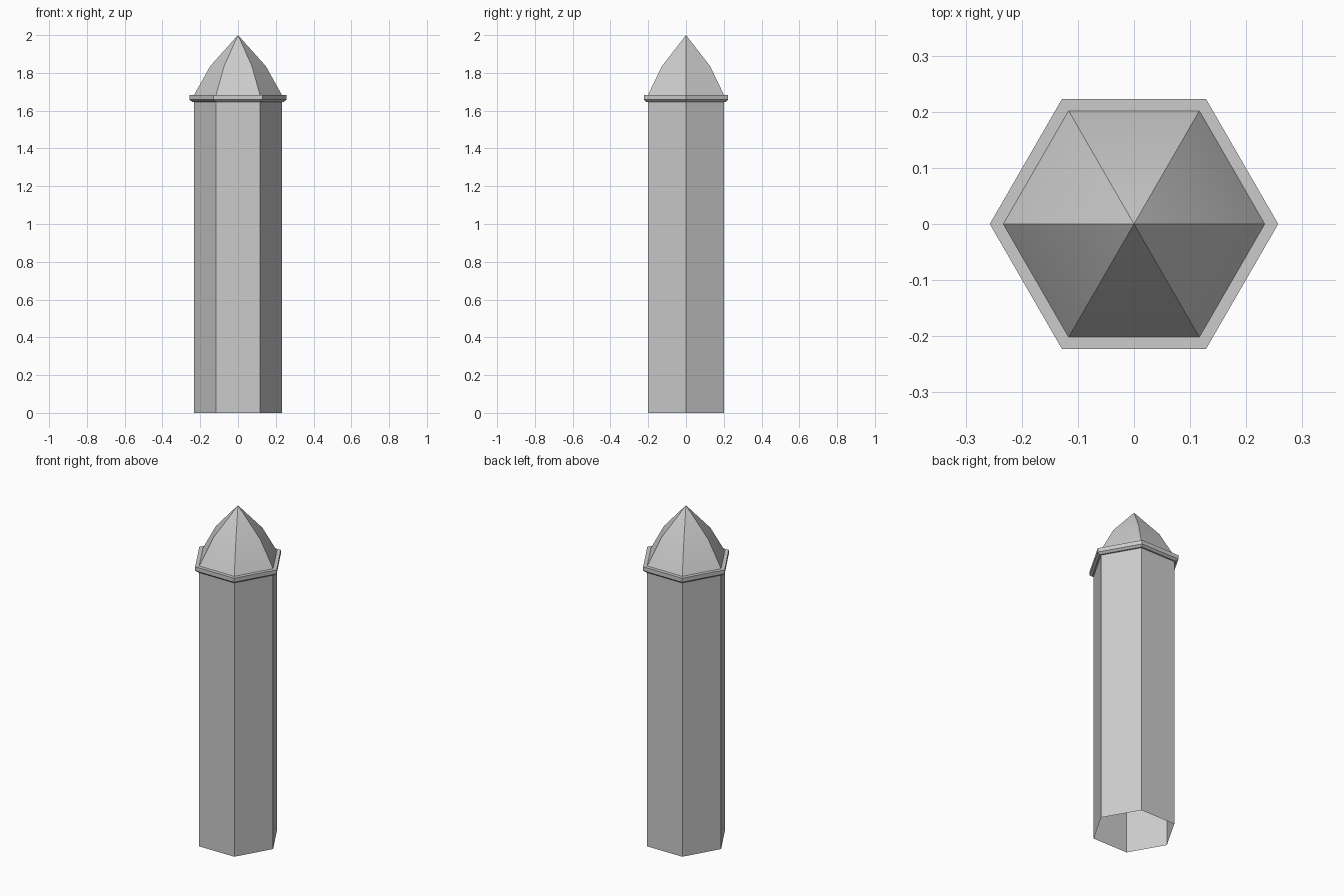
import bpy, bmesh, math

cube = bpy.data.objects.get("Cube")
if cube:
    bpy.data.objects.remove(cube, do_unlink=True)

stone = bpy.data.materials.new("light grey stone")
stone.use_nodes = True
colour = (0.6, 0.6, 0.6, 1)
stone.diffuse_color = colour
stone.node_tree.nodes["Principled BSDF"].inputs["Base Color"].default_value = colour

SIDES = 6


def hex_shell(name, profile):
    """Sweep a (radius, height) profile around z with six sides; radius 0 is a tip."""
    bm = bmesh.new()
    rings = []
    for radius, z in profile:
        count = SIDES if radius else 1
        rings.append([bm.verts.new((radius * math.cos(math.tau * i / SIDES),
                                    radius * math.sin(math.tau * i / SIDES), z))
                      for i in range(count)])
    for low, high in zip(rings, rings[1:]):
        for i in range(SIDES):
            j = (i + 1) % SIDES
            if len(high) == 1:
                bm.faces.new((low[i], low[j], high[0]))
            else:
                bm.faces.new((low[i], low[j], high[j], high[i]))
    mesh = bpy.data.meshes.new(name)
    bm.to_mesh(mesh)
    bm.free()
    mesh.materials.append(stone)
    obj = bpy.data.objects.new(name, mesh)
    bpy.context.collection.objects.link(obj)
    bpy.ops.object.select_all(action="DESELECT")
    obj.select_set(True)
    bpy.context.view_layer.objects.active = obj
    bpy.ops.object.shade_smooth_by_angle(angle=math.radians(25))
    return obj


# Hollow shaft, open at the bottom
hex_shell("tower_shaft", [(0.233, 0), (0.233, 1.647)])

# Overhanging collar with a sloped underside
hex_shell("collar", [(0.233, 1.647), (0.243, 1.647), (0.257, 1.658),
                     (0.257, 1.682), (0.233, 1.682)])

# Pointed roof, gently curved between the ridges
hex_shell("pointed_roof", [(0.233, 1.682), (0.147, 1.836), (0, 2)])
